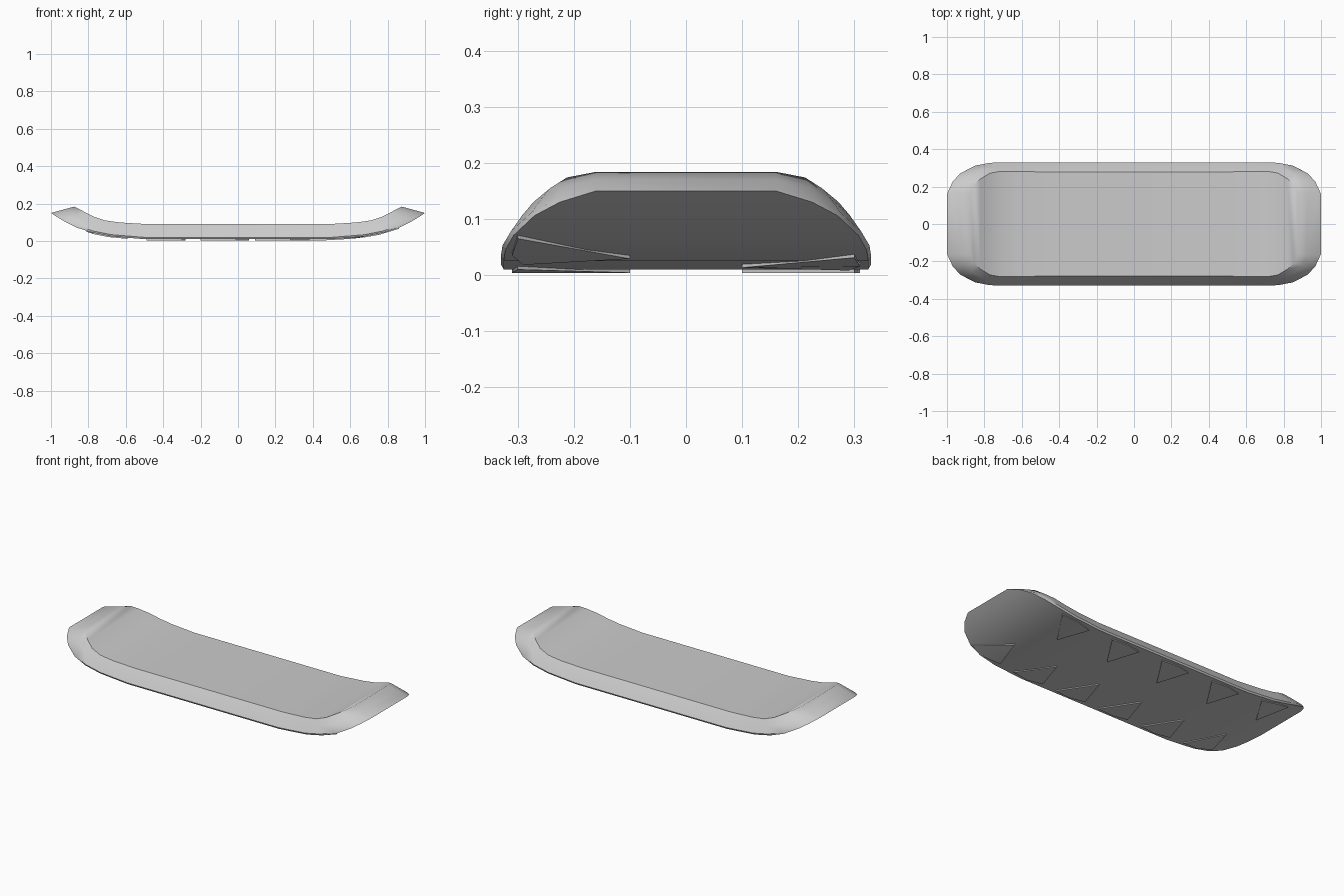
import bpy, bmesh

if "Cube" in bpy.data.objects:
    bpy.data.objects.remove(bpy.data.objects["Cube"])

# Half-length stations: bottom x, z, half width, then top rim x, z, half width
STATIONS = [
    (0.00, 0.010, 0.330, 0.00, 0.090, 0.278),
    (0.50, 0.010, 0.330, 0.48, 0.090, 0.278),
    (0.68, 0.025, 0.330, 0.63, 0.099, 0.282),
    (0.78, 0.045, 0.327, 0.71, 0.110, 0.282),
    (0.86, 0.071, 0.312, 0.77, 0.130, 0.272),
    (0.93, 0.106, 0.275, 0.82, 0.155, 0.242),
    (0.97, 0.130, 0.230, 0.855, 0.174, 0.212),
    (1.00, 0.150, 0.165, 0.875, 0.184, 0.160),
]


def bottom_z(x):
    x = abs(x)
    for a, b in zip(STATIONS, STATIONS[1:]):
        if x <= b[0]:
            return a[1] + (b[1] - a[1]) * (x - a[0]) / (b[0] - a[0])
    return STATIONS[-1][1]


def finish(bm, name, angle):
    bmesh.ops.recalc_face_normals(bm, faces=bm.faces[:])
    mesh = bpy.data.meshes.new(name)
    bm.to_mesh(mesh)
    bm.free()
    obj = bpy.data.objects.new(name, mesh)
    bpy.context.collection.objects.link(obj)
    bpy.ops.object.select_all(action='DESELECT')
    obj.select_set(True)
    bpy.context.view_layer.objects.active = obj
    bpy.ops.object.shade_smooth_by_angle(angle=angle)
    return obj


# Board deck: lofted cross-sections with sloped sides and upturned ends
bm = bmesh.new()
full = [(-1, s) for s in reversed(STATIONS[1:])] + [(1, s) for s in STATIONS]
rings = []
for side, (xb, zb, wb, xt, zt, wt) in full:
    xm, zm = xb + (xt - xb) * 0.12, zb + (zt - zb) * 0.12
    half = [(xb, wb - 0.005, zb), (xm, wb, zm),
            (xb + (xt - xb) * 0.6, wb + (wt - wb) * 0.5, zb + (zt - zb) * 0.6),
            (xt, wt, zt)]
    loop = [(x * side, y, z) for x, y, z in half]
    loop += [(x * side, -y, z) for x, y, z in reversed(half)]
    rings.append([bm.verts.new(p) for p in loop])
for a, b in zip(rings, rings[1:]):
    n = len(a)
    for i in range(n):
        bm.faces.new((a[i], a[(i + 1) % n], b[(i + 1) % n], b[i]))
# End faces, built as strips so the tips stay clean
for r in (rings[0], rings[-1]):
    for i in range(3):
        bm.faces.new((r[i], r[i + 1], r[6 - i], r[7 - i]))
finish(bm, "board_deck", 0.8)

# Underside teeth: thin slanted triangles along both long edges
bm = bmesh.new()
for side, start, step, count in ((1, -0.75, 0.34, 5), (-1, -0.72, 0.29, 6)):
    for k in range(count):
        x0 = start + step * k
        outline = [(x0, 0.10), (x0 - 0.06, 0.29), (x0 + 0.03, 0.31), (x0 + 0.13, 0.30)]
        low = [bm.verts.new((x, y * side, bottom_z(x) - 0.006)) for x, y in outline]
        high = [bm.verts.new((x, y * side, bottom_z(x) + 0.006)) for x, y in outline]
        for i, j, m in ((0, 1, 2), (0, 2, 3)):
            bm.faces.new((low[i], low[j], low[m]))
            bm.faces.new((high[i], high[j], high[m]))
        for i in range(4):
            j = (i + 1) % 4
            bm.faces.new((low[i], low[j], high[j], high[i]))
finish(bm, "underside_teeth", 0.5)
